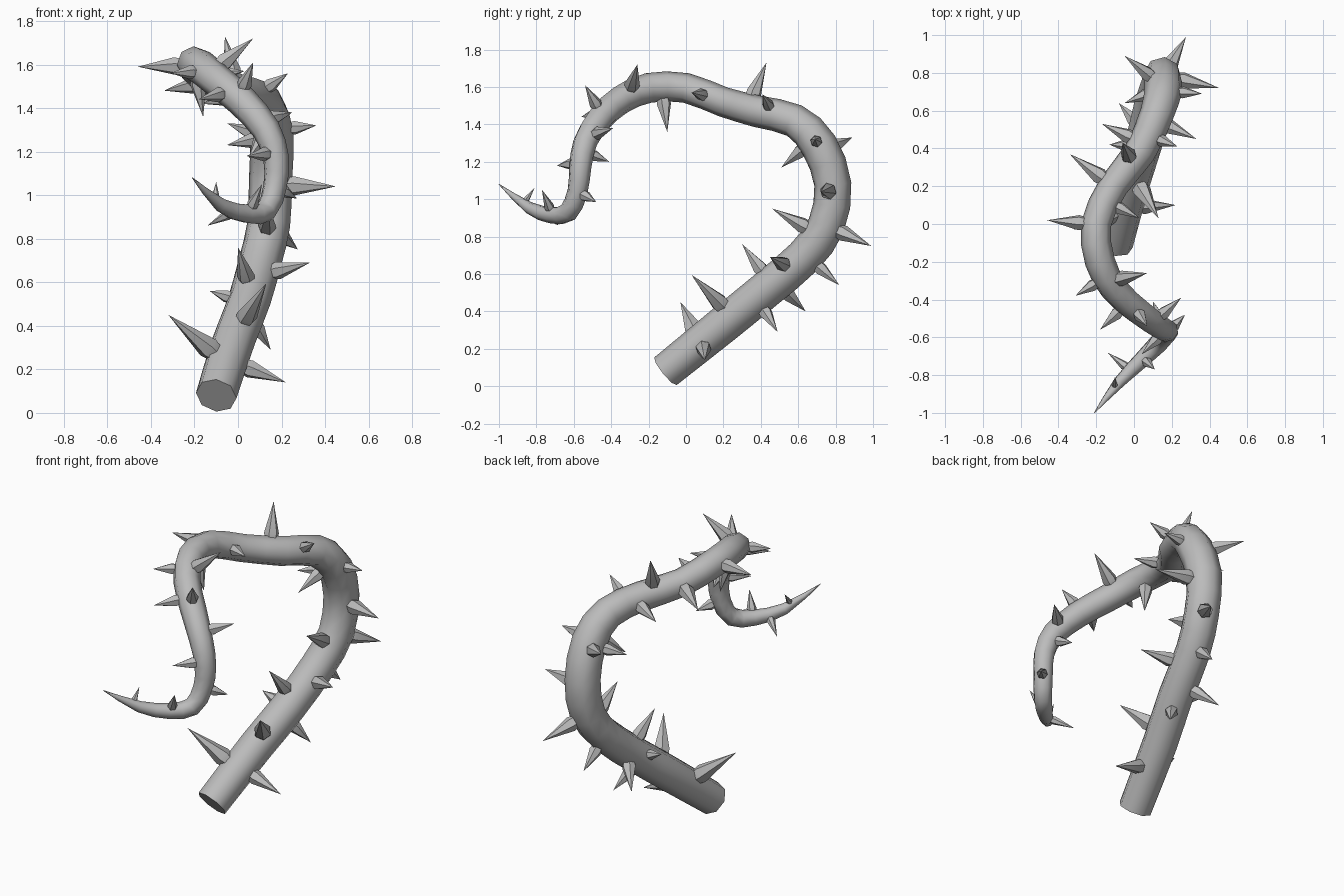
import bpy
import bmesh
import math
from mathutils import Vector
from mathutils.geometry import intersect_point_line

cube = bpy.data.objects.get("Cube")
if cube:
    bpy.data.objects.remove(cube)

SIDES_STEM = 8
SIDES_THORN = 6

# Stem centreline: x, y, z, radius
PATH = [
    (-.1, -.11, .08, .095), (-.02, .2, .33, .1), (.05, .42, .51, .1), (.1, .63, .69, .1),
    (.14, .75, .86, .1), (.15, .785, 1.08, .1), (.155, .71, 1.29, .1),
    (.12, .58, 1.42, .09), (.03, .38, 1.47, .085), (-.11, .2, 1.52, .08),
    (-.2, 0, 1.595, .08), (-.18, -.2, 1.595, .08), (-.1, -.35, 1.53, .076),
    (.02, -.46, 1.43, .073), (.13, -.54, 1.3, .066), (.175, -.565, 1.17, .06),
    (.17, -.58, 1.04, .055), (.13, -.63, .93, .053), (.04, -.72, .915, .045),
    (-.08, -.84, .955, .032), (-.21, -1, 1.08, .002),
]

# Thorn tips; each thorn grows from the closest point of the stem
LOWER_TIPS = [
    (-.32, -.03, .45), (.22, .1, .14), (.13, .03, .595), (0, .3, .76), (-.13, .42, .56),
    (.15, .49, .29), (-.08, .64, .4), (.33, .45, .69), (.12, .82, .54), (.14, .46, .95),
    (.275, .99, .75), (.45, .72, 1.04), (-.05, .89, 1.33), (.36, .69, 1.32),
    (-.05, .64, 1.23), (.05, .51, 1.17),
]
UPPER_TIPS = [
    (-.17, .53, 1.42), (-.06, .43, 1.73), (.23, .41, 1.56), (-.34, .37, 1.48),
    (.03, .03, 1.57), (-.46, .02, 1.59), (-.16, -.1, 1.36), (.07, -.26, 1.72),
    (-.31, -.38, 1.56), (.07, -.54, 1.61), (-.18, -.56, 1.44), (.25, -.39, 1.38),
    (.1, -.41, 1.2), (.04, -.69, 1.18), (.27, -.48, .985), (.11, -.77, 1.05),
    (-.14, -.68, .86), (-.1, -.81, 1.06),
]


def make_material(name, rgb):
    mat = bpy.data.materials.new(name)
    mat.use_nodes = True
    colour = (*rgb, 1)
    mat.diffuse_color = colour
    mat.node_tree.nodes["Principled BSDF"].inputs["Base Color"].default_value = colour
    return mat


def smooth_path(points):
    """Add one Catmull-Rom point between each pair of points."""
    pts = [Vector(p) for p in points]
    result = []
    for i in range(len(pts) - 1):
        before, a, b = pts[max(i - 1, 0)], pts[i], pts[i + 1]
        after = pts[min(i + 2, len(pts) - 1)]
        result += [a, (9 * (a + b) - before - after) / 16]
    return result + [pts[-1]]


def ring(bm, centre, axis_u, axis_v, radius, sides):
    verts = []
    for k in range(sides):
        angle = math.tau * k / sides
        offset = axis_u * math.cos(angle) + axis_v * math.sin(angle)
        verts.append(bm.verts.new(centre + offset * radius))
    return verts


def bridge(bm, low, high):
    count = len(low)
    for k in range(count):
        n = (k + 1) % count
        bm.faces.new((low[k], low[n], high[n], high[k]))


def finish(bm, name, mat, angle):
    bmesh.ops.recalc_face_normals(bm, faces=bm.faces)
    mesh = bpy.data.meshes.new(name)
    bm.to_mesh(mesh)
    bm.free()
    mesh.materials.append(mat)
    obj = bpy.data.objects.new(name, mesh)
    bpy.context.collection.objects.link(obj)
    bpy.ops.object.select_all(action="DESELECT")
    obj.select_set(True)
    bpy.context.view_layer.objects.active = obj
    bpy.ops.object.shade_smooth_by_angle(angle=math.radians(angle))
    return obj


def build_stem(path, mat):
    """Sweep a ring along the path, carrying its axes without twist."""
    bm = bmesh.new()
    centres = [p.to_3d() for p in path]
    axis_u = Vector((1, 0, 0))
    previous = None
    for i, centre in enumerate(centres):
        ahead = centres[min(i + 1, len(centres) - 1)]
        behind = centres[max(i - 1, 0)]
        tangent = (ahead - behind).normalized()
        axis_u = (axis_u - tangent * axis_u.dot(tangent)).normalized()
        current = ring(bm, centre, axis_u, tangent.cross(axis_u), path[i].w, SIDES_STEM)
        if previous:
            bridge(bm, previous, current)
        else:
            bm.faces.new(current)
        previous = current
    bm.faces.new(previous)
    return finish(bm, "thorny_stem", mat, 50)


def closest_on_path(path, tip):
    """Return the closest centreline point and the stem radius there."""
    best = None
    for a, b in zip(path, path[1:]):
        factor = intersect_point_line(tip, a.to_3d(), b.to_3d())[1]
        spot = a.lerp(b, min(max(factor, 0), 1))
        gap = (spot.to_3d() - tip).length
        if best is None or gap < best[0]:
            best = (gap, spot)
    return best[1].to_3d(), best[1].w


def build_thorn(path, tip, name, mat):
    """A six-sided spike that is pinched a little where it meets the stem."""
    tip = Vector(tip)
    root, stem_radius = closest_on_path(path, tip)
    direction = (tip - root).normalized()
    length = (tip - root).length - stem_radius
    width = min(.018 + length * .13, stem_radius * .6)
    axis_u = direction.orthogonal().normalized()
    axis_v = direction.cross(axis_u)
    bm = bmesh.new()
    foot = ring(bm, root + direction * stem_radius * .7, axis_u, axis_v, width * .8, SIDES_THORN)
    belly = ring(bm, root + direction * (stem_radius + width * .3), axis_u, axis_v, width, SIDES_THORN)
    point = bm.verts.new(tip)
    bm.faces.new(foot)
    bridge(bm, foot, belly)
    for k in range(SIDES_THORN):
        bm.faces.new((belly[k], belly[(k + 1) % SIDES_THORN], point))
    return finish(bm, name, mat, 35)


grey = make_material("plain_grey", (.5, .5, .5))
stem_path = smooth_path(PATH)
build_stem(stem_path, grey)
for group, tips in (("lower_thorn", LOWER_TIPS), ("upper_thorn", UPPER_TIPS)):
    for number, tip_point in enumerate(tips):
        build_thorn(stem_path, tip_point, f"{group}_{number}", grey)
